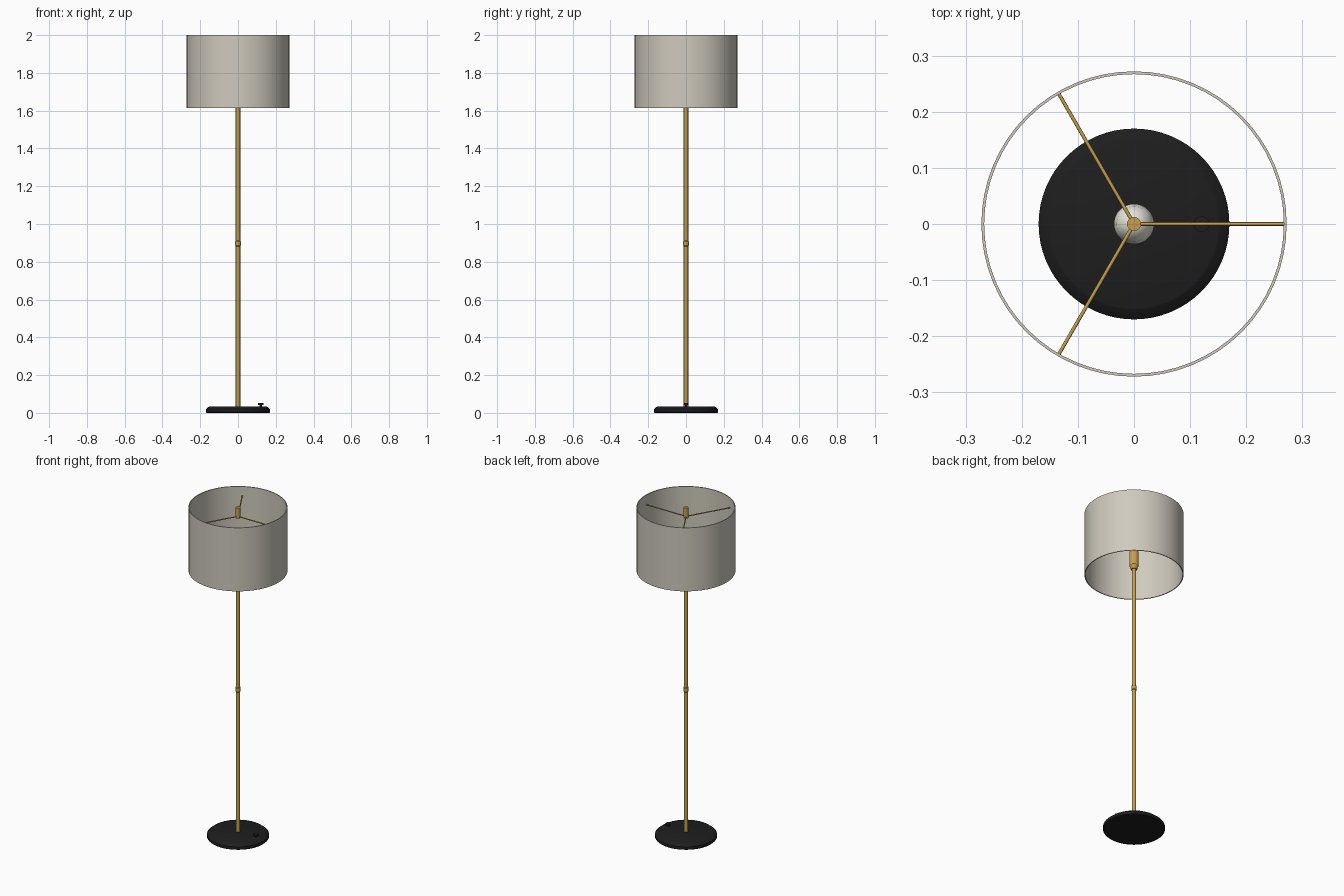
import bpy, bmesh, math
from mathutils import Matrix, Vector

cube = bpy.data.objects.get("Cube")
if cube:
    bpy.data.objects.remove(cube, do_unlink=True)


def material(name, rgb):
    mat = bpy.data.materials.new(name)
    mat.use_nodes = True
    colour = (*rgb, 1.0)
    mat.diffuse_color = colour
    mat.node_tree.nodes["Principled BSDF"].inputs["Base Color"].default_value = colour
    return mat


linen = material("warm linen", (0.62, 0.59, 0.51))
brass = material("brass", (0.56, 0.34, 0.08))
black = material("matte black", (0.013, 0.013, 0.013))
glass = material("frosted glass", (0.8, 0.78, 0.72))


def finish(name, bm, mat):
    bmesh.ops.recalc_face_normals(bm, faces=bm.faces)
    mesh = bpy.data.meshes.new(name)
    bm.to_mesh(mesh)
    bm.free()
    mesh.materials.append(mat)
    obj = bpy.data.objects.new(name, mesh)
    bpy.context.collection.objects.link(obj)
    bpy.ops.object.select_all(action="DESELECT")
    obj.select_set(True)
    bpy.context.view_layer.objects.active = obj
    bpy.ops.object.shade_smooth_by_angle(angle=math.radians(35))
    return obj


def lathe(name, profile, mat, sides=48, closed=False):
    """Spin (radius, height) points about z; open profiles get end caps."""
    bm = bmesh.new()
    rings = []
    for r, z in profile:
        rings.append([bm.verts.new((r * math.cos(a), r * math.sin(a), z))
                      for a in (math.tau * i / sides for i in range(sides))])
    pairs = list(zip(rings, rings[1:]))
    if closed:
        pairs.append((rings[-1], rings[0]))
    for low, high in pairs:
        for i in range(sides):
            j = (i + 1) % sides
            bm.faces.new((low[i], low[j], high[j], high[i]))
    if not closed:
        bm.faces.new(rings[0])
        bm.faces.new(rings[-1])
    return finish(name, bm, mat)


def rod(name, start, end, radius, mat, sides=12):
    start, end = Vector(start), Vector(end)
    span = end - start
    place = Matrix.Translation((start + end) / 2) @ span.to_track_quat("Z", "Y").to_matrix().to_4x4()
    bm = bmesh.new()
    bmesh.ops.create_cone(bm, cap_ends=True, segments=sides, radius1=radius,
                          radius2=radius, depth=span.length, matrix=place)
    return finish(name, bm, mat)


# Weighted base with a bevelled rim
lathe("base", [(0.165, 0), (0.17, 0.004), (0.17, 0.02), (0.153, 0.034), (0.15, 0.035)], black, 64)

# Foot switch on the base
switch = lathe("foot_switch", [(0.006, 0.03), (0.006, 0.042), (0.014, 0.042), (0.014, 0.052)], black, 24)
switch.location.x = 0.12

# Pole and its joint collar
rod("pole", (0, 0, 0.03), (0, 0, 1.68), 0.012, brass, 24)
lathe("pole_collar", [(0.012, 0.882), (0.015, 0.886), (0.015, 0.908), (0.012, 0.912)], brass, 24)

# Lamp socket and bulb
lathe("socket", [(0.018, 1.65), (0.021, 1.665), (0.026, 1.672), (0.026, 1.755), (0.022, 1.765)], brass, 32)
lathe("bulb", [(0.018, 1.76), (0.02, 1.775), (0.031, 1.8), (0.036, 1.825),
               (0.031, 1.85), (0.018, 1.866), (0.006, 1.872)], glass, 32)

# Hollow drum shade
lathe("shade", [(0.272, 1.615), (0.272, 2.0), (0.267, 2.0), (0.267, 1.615)], linen, 64, closed=True)

# Three-armed shade carrier with its finial
for i in range(3):
    a = math.tau * i / 3
    rod(f"shade_arm_{i + 1}", (0, 0, 1.943),
        (0.268 * math.cos(a), 0.268 * math.sin(a), 1.943), 0.0032, brass)
rod("finial", (0, 0, 1.935), (0, 0, 1.998), 0.0125, brass, 24)
